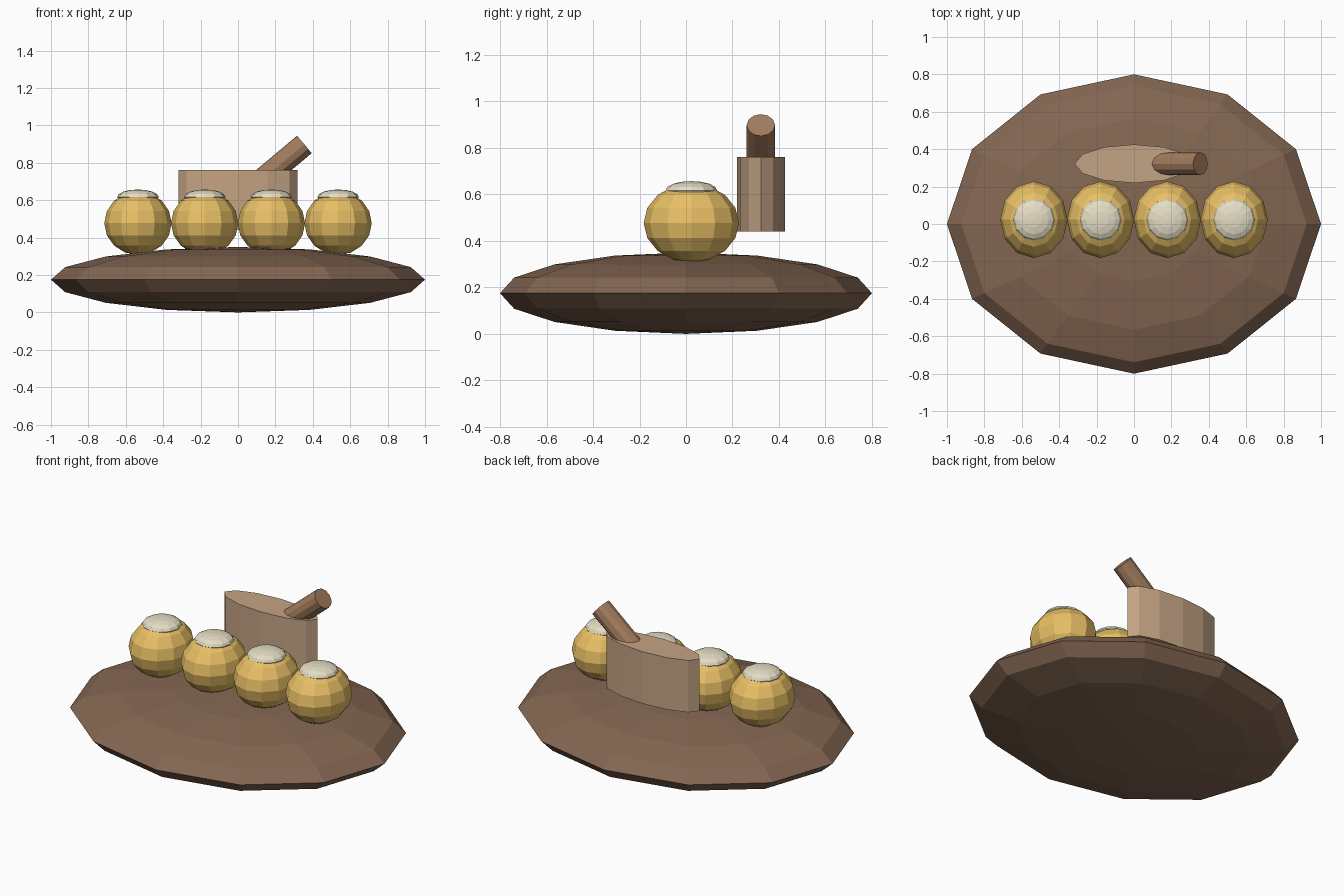
import bpy
from math import radians, sin, cos

if "Cube" in bpy.data.objects:
    bpy.data.objects.remove(bpy.data.objects["Cube"])


def material(name, rgb):
    m = bpy.data.materials.new(name)
    m.diffuse_color = (*rgb, 1)
    m.use_nodes = True
    m.node_tree.nodes["Principled BSDF"].inputs["Base Color"].default_value = m.diffuse_color
    return m


WOOD = material("dark_wood", (0.23, 0.135, 0.085))
GOLD = material("golden", (0.80, 0.52, 0.13))
CREAM = material("cream", (0.78, 0.72, 0.55))
TAN = material("light_wood", (0.55, 0.37, 0.23))
BROWN = material("handle_wood", (0.36, 0.20, 0.11))


def finish(name, scale, mat):
    o = bpy.context.object
    o.name = name
    o.scale = scale
    o.data.materials.append(mat)
    bpy.ops.object.transform_apply(location=False, rotation=False, scale=True)
    return o


def ellipsoid(name, loc, radii, segments, rings, mat):
    bpy.ops.mesh.primitive_uv_sphere_add(segments=segments, ring_count=rings, radius=1, location=loc)
    return finish(name, radii, mat)


# Low oval plate
ellipsoid("plate", (0, 0, 0.175), (1, 0.8, 0.175), 12, 8, WOOD)

# Row of four balls, each with a cream cap
for i in range(4):
    x = -0.535 + i * 0.3567
    ellipsoid(f"ball_{i + 1}", (x, 0.023, 0.477), (0.18, 0.205, 0.17), 12, 8, GOLD)
    ellipsoid(f"cap_{i + 1}", (x, 0.023, 0.617), (0.111, 0.111, 0.04), 12, 8, CREAM)

# Oval block behind the row
bpy.ops.mesh.primitive_cylinder_add(vertices=12, radius=1, depth=1, location=(0, 0.322, 0.6),
                                    rotation=(0, 0, 0))
block = finish("oval_block", (0.318, 0.103, 0.32), TAN)

# Slanted handle sunk into the block
tilt, length = radians(50), 0.35
end = (0.355, 0.898)
bpy.ops.mesh.primitive_cylinder_add(
    vertices=12, radius=0.061, depth=length, rotation=(0, tilt, 0),
    location=(end[0] - sin(tilt) * length / 2, 0.322, end[1] - cos(tilt) * length / 2))
finish("handle", (1, 1, 1), BROWN)
